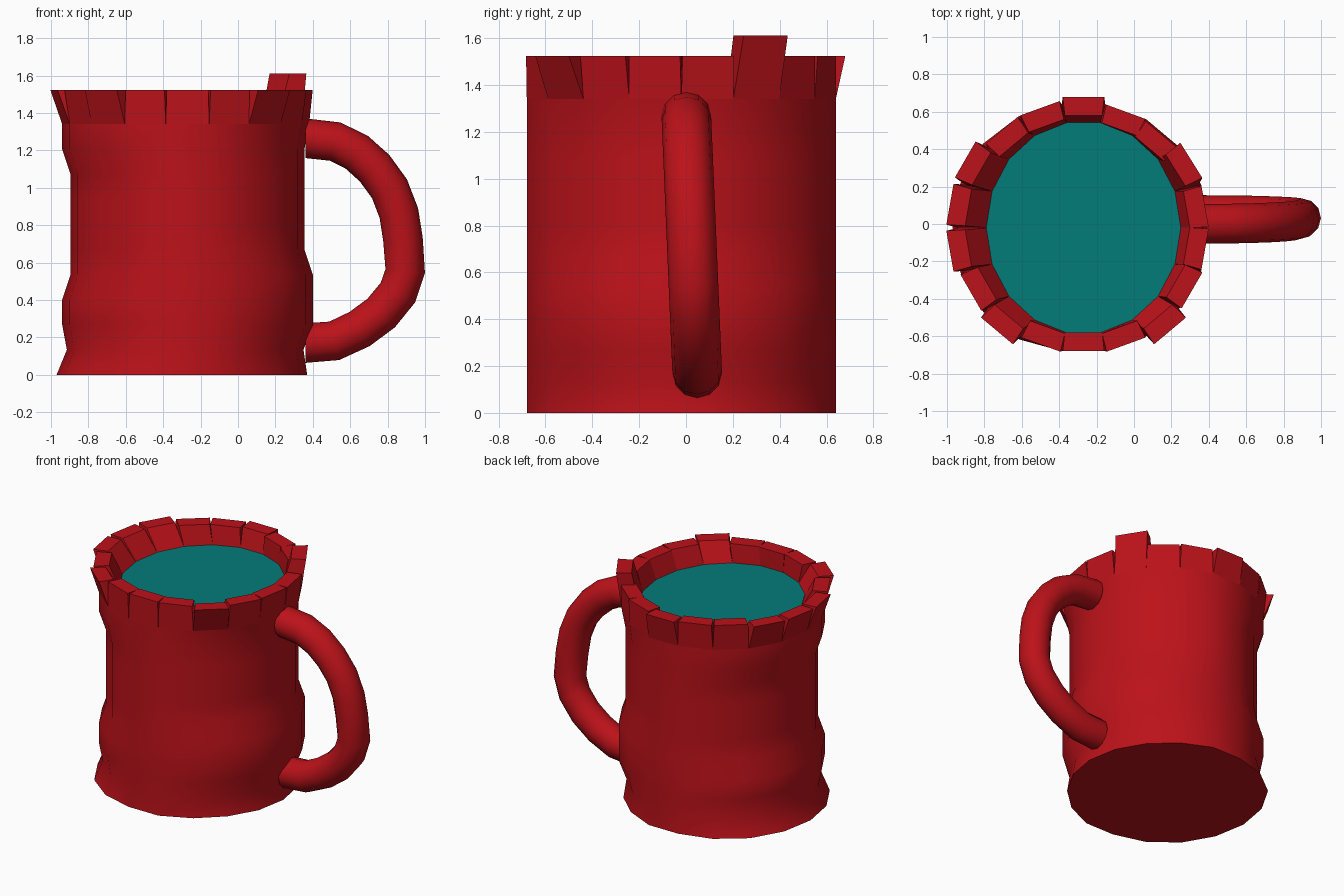
import bpy, bmesh
from math import cos, sin, radians
from mathutils import Vector

if "Cube" in bpy.data.objects:
    bpy.data.objects.remove(bpy.data.objects["Cube"])

N = 18
CX, CY, R = -0.27, -0.02, 0.67


def material(name, rgb):
    m = bpy.data.materials.new(name)
    m.diffuse_color = (*rgb, 1)
    m.use_nodes = True
    m.node_tree.nodes["Principled BSDF"].inputs["Base Color"].default_value = m.diffuse_color
    return m


RED = material("red", (0.5, 0.006, 0.01))
TEAL = material("teal", (0.001, 0.2, 0.19))


def finish(bm, name, mat, angle=None):
    bmesh.ops.recalc_face_normals(bm, faces=bm.faces)
    me = bpy.data.meshes.new(name)
    bm.to_mesh(me)
    bm.free()
    ob = bpy.data.objects.new(name, me)
    bpy.context.collection.objects.link(ob)
    me.materials.append(mat)
    if angle:
        bpy.ops.object.select_all(action='DESELECT')
        ob.select_set(True)
        bpy.context.view_layer.objects.active = ob
        bpy.ops.object.shade_smooth_by_angle(angle=radians(angle))
    return ob


def loft(rings):
    """Skin closed rings of points and cap both ends."""
    bm = bmesh.new()
    rows = [[bm.verts.new(p) for p in r] for r in rings]
    for a, b in zip(rows, rows[1:]):
        for i in range(len(a)):
            j = (i + 1) % len(a)
            bm.faces.new((a[i], a[j], b[j], b[i]))
    bm.faces.new(rows[0])
    bm.faces.new(rows[-1])
    return bm


def ring(z, left, right, ry):
    """Circle pushed in or out on its left and right sides."""
    pts = []
    for i in range(N):
        c, s = cos(radians(20 * i)), sin(radians(20 * i))
        f = min(1, max(0, (abs(c) - .18) / .5))
        r = ry + f * ((right if c > 0 else left) - ry)
        pts.append(Vector((CX + c * r, CY + s * r, z)))
    return pts


# Mug body with hand-dented sides
LEFT = [.70, .645, .67, .67, .625, .625, .625, .625, .625, .67, .67]
RIGHT = [.64, .62, .67, .67, .67, .625, .625, .625, .625, .625, .65]
rings = [ring(.134 * k, l, r, R) for k, (l, r) in enumerate(zip(LEFT, RIGHT))]
outer = rings[-1]
inner = [Vector((CX + .52 * cos(radians(20 * i)), CY + .57 * sin(radians(20 * i)), 1.386))
         for i in range(N)]
finish(loft(rings + [inner]), "mug_body", RED, 40)

# Drink surface
bm = bmesh.new()
bm.faces.new([bm.verts.new(p + Vector((0, 0, .006))) for p in inner])
finish(bm, "drink", TEAL)

# Rim blocks: top distance from the axis varies block by block
REACH = [.66, .68, .65, .66, .70, .68, .68, .73, .725, .725,
         .695, .72, .665, .66, .665, .72, .67, .66]
bm = bmesh.new()
for k, reach in enumerate(REACH):
    j = (k + 1) % N
    a = radians(32 if k == 1 else 10 + 20 * k)
    out, side = Vector((cos(a), sin(a), 0)), Vector((-sin(a), cos(a), 0))
    top = Vector((CX, CY, 1.612 if k == 1 else 1.523))
    w = .111
    base = [outer[k], outer[j], inner[j], inner[k]]
    cap = [top + out * d + side * s for d, s in
           ((reach, -w), (reach, w), (reach - .1, w * .9), (reach - .1, -w * .9))]
    lo = [bm.verts.new(p) for p in base]
    hi = [bm.verts.new(p) for p in cap]
    bm.faces.new(hi)
    for i in range(4):
        n = (i + 1) % 4
        bm.faces.new((lo[i], lo[n], hi[n], hi[i]))
finish(bm, "rim_blocks", RED)

# Handle: round tube swept along an uneven arc
PATH = [(.36, 1.265), (.52, 1.247), (.635, 1.19), (.73, 1.105), (.81, .995),
        (.86, .865), (.882, .725), (.894, .555), (.855, .44), (.765, .33),
        (.65, .245), (.515, .182), (.36, .17)]
pts = [Vector((x, .055 - .055 * z / 1.3, z)) for x, z in PATH]
rings = []
for i, p in enumerate(pts):
    t = pts[min(i + 1, len(pts) - 1)] - pts[max(i - 1, 0)]
    if i in (0, len(pts) - 1):
        t = Vector((1 if i == 0 else -1, 0, 0))
    t.normalize()
    u = t.cross(Vector((0, 1, 0))).normalized()
    v = t.cross(u)
    rings.append([p + .106 * (u * cos(radians(30 * q)) + v * sin(radians(30 * q)))
                  for q in range(12)])
finish(loft(rings), "handle", RED, 40)
